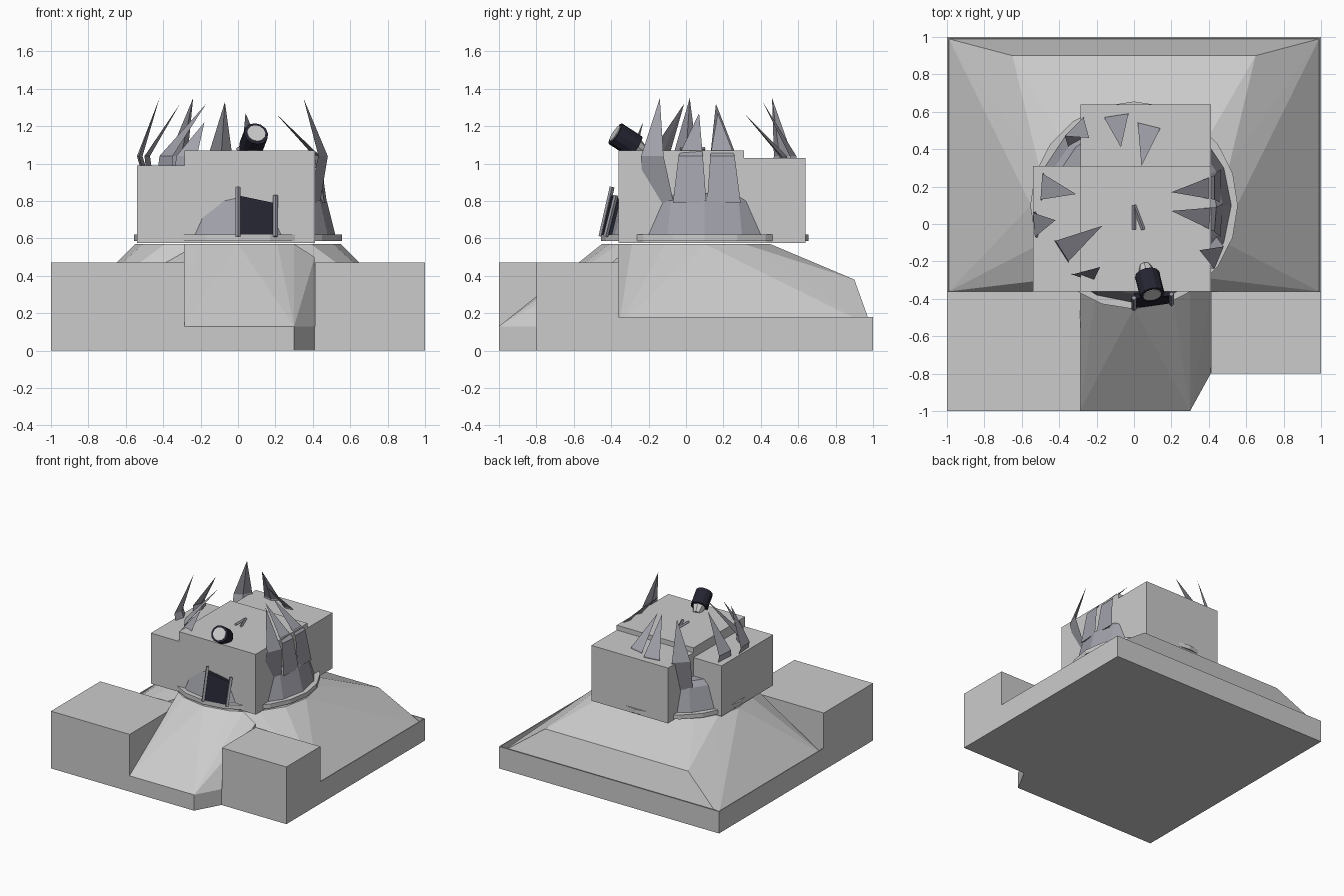
import bpy, bmesh, math
from mathutils import Vector

if "Cube" in bpy.data.objects:
    bpy.data.objects.remove(bpy.data.objects["Cube"])


def material(name, rgb):
    m = bpy.data.materials.new(name)
    m.diffuse_color = (*rgb, 1)
    m.use_nodes = True
    m.node_tree.nodes["Principled BSDF"].inputs["Base Color"].default_value = m.diffuse_color
    return m


STONE = material("light_grey", (0.6, 0.6, 0.6))
SLATE = material("slate_grey", (0.36, 0.36, 0.41))
DARK = material("near_black", (0.018, 0.018, 0.032))
CY = 0.1  # dome centre in y


def finish(name, bm, mat):
    bmesh.ops.recalc_face_normals(bm, faces=bm.faces)
    me = bpy.data.meshes.new(name)
    bm.to_mesh(me)
    bm.free()
    me.materials.append(mat)
    ob = bpy.data.objects.new(name, me)
    bpy.context.collection.objects.link(ob)
    return ob


def hull(name, pts, mat):
    bm = bmesh.new()
    vs = [bm.verts.new(p) for p in pts]
    r = bmesh.ops.convex_hull(bm, input=vs)
    junk = {e for e in r["geom_interior"] + r["geom_unused"] if isinstance(e, bmesh.types.BMVert)}
    bmesh.ops.delete(bm, geom=list(junk), context="VERTS")
    bmesh.ops.dissolve_limit(bm, angle_limit=0.01, verts=bm.verts, edges=bm.edges)
    return finish(name, bm, mat)


def box(name, x0, x1, y0, y1, z0, z1, mat=STONE):
    return hull(name, [(x, y, z) for x in (x0, x1) for y in (y0, y1) for z in (z0, z1)], mat)


def prism(name, outline, z0, z1, mat):
    bm = bmesh.new()
    f = bm.faces.new([bm.verts.new((x, y, z0)) for x, y in outline])
    up = bmesh.ops.extrude_face_region(bm, geom=[f])["geom"]
    bmesh.ops.translate(bm, vec=(0, 0, z1 - z0), verts=[v for v in up if isinstance(v, bmesh.types.BMVert)])
    return finish(name, bm, mat)


def lathe(name, profile, n, mat, closed=False):
    # revolve (radius, z) profile about the dome axis
    bm = bmesh.new()
    rings = [[bm.verts.new((r * math.cos(2 * math.pi * i / n), CY + r * math.sin(2 * math.pi * i / n), z))
              for i in range(n)] for r, z in profile]
    pairs = list(zip(rings, rings[1:]))
    if closed:
        pairs.append((rings[-1], rings[0]))
    for a, b in pairs:
        for i in range(n):
            j = (i + 1) % n
            bm.faces.new((a[i], a[j], b[j], b[i]))
    if not closed:
        bm.faces.new(rings[-1])
    return finish(name, bm, mat)


def rod(name, p, q, r0, r1, n, mat):
    p, q = Vector(p), Vector(q)
    rot = (q - p).to_track_quat("Z", "Y")
    pts = []
    for c, r in ((p, r0), (q, r1)):
        for i in range(n):
            a = 2 * math.pi * i / n
            pts.append(c + rot @ Vector((r * math.cos(a), r * math.sin(a), 0)))
    return hull(name, pts, mat)


# base slab with clipped front corner, and thin rim on the rear part
prism("base_slab", [(-1, -1), (0.3, -1), (0.41, -0.8), (1, -0.8), (1, 1), (-1, 1)], 0, 0.13, STONE)
box("rim_left", -1, -0.992, -0.36, 1, 0.13, 0.18)
box("rim_right", 0.992, 1, -0.36, 1, 0.13, 0.18)
box("rim_back", -1, 1, 0.992, 1, 0.13, 0.18)

# hill: rear and front parts under the dome
circle = [(0.55 * math.cos(2 * math.pi * i / 16), CY + 0.55 * math.sin(2 * math.pi * i / 16)) for i in range(16)]
rear = [(x, min(max(y, -0.36), 0.45), 0.57) for x, y in circle]
rear += [(s * 0.99, y, 0.13) for s in (-1, 1) for y in (-0.36, 0.99)]
rear += [(s * 0.65, 0.9, 0.38) for s in (-1, 1)]
hull("hill_rear", rear, STONE)
front = [(-0.29, -1, 0.13), (0.3, -1, 0.13), (0.41, -0.8, 0.13), (0.41, -0.36, 0.13), (-0.29, -0.36, 0.13),
         (-0.29, -0.36, 0.57), (0.41, -0.36, 0.5), (0.3, -0.36, 0.57)]
front += [(x, y, 0.57) for x, y in circle if y < -0.36 and abs(x) < 0.3]
hull("hill_front", front, STONE)

# corner blocks on the base
box("front_left_block", -1, -0.285, -1, -0.36, 0, 0.47)
box("front_right_block", 0.413, 1, -0.8, -0.36, 0, 0.47)

# building blocks around the dome
box("main_block", -0.285, 0.413, -0.36, 0.31, 0.575, 1.07)
box("left_block", -0.54, -0.285, -0.36, 0.31, 0.575, 0.99)
box("back_block", -0.285, 0.413, 0.31, 0.64, 0.575, 1.03)

# dome wall and ring
lathe("dome_ring", [(0.48, 0.585), (0.555, 0.585), (0.555, 0.62), (0.48, 0.62)], 20, STONE, True)
lathe("dome_wall", [(0.525, 0.6), (0.475, 0.8), (0.44, 0.84)], 16, SLATE)

# curved claws: outer edge points a and b at mid height, then the tip
claws = [
    (-0.16, 0.57, -0.03, 0.59, -0.07, 0.41, 1.33),
    (0.02, 0.54, 0.14, 0.51, 0.04, 0.31, 1.27),
    (0.43, 0.26, 0.43, 0.13, 0.20, 0.17, 1.27),
    (0.44, 0.09, 0.43, -0.04, 0.20, 0.07, 1.27),
    (0.48, -0.12, 0.43, -0.24, 0.35, -0.14, 1.35),
    (-0.49, 0.27, -0.50, 0.13, -0.31, 0.16, 1.32),
    (-0.54, 0.06, -0.53, -0.07, -0.42, 0.02, 1.35),
    (-0.42, -0.09, -0.35, -0.20, -0.17, -0.01, 1.32),
    (-0.33, -0.27, -0.22, -0.31, -0.18, -0.23, 1.22),
    (-0.37, 0.47, -0.27, 0.57, -0.24, 0.46, 1.35),
]
for k, (ax, ay, bx, by, tx, ty, tz) in enumerate(claws):
    a, b, axis = Vector((ax, ay, 1.04)), Vector((bx, by, 1.04)), Vector((0, CY, 1.04))
    mid = (a + b) / 2
    out = (mid - axis).normalized()
    side = (b - a).normalized()
    foot = axis + out * 0.475
    foot.z = 0.79
    bm = bmesh.new()
    lo = [bm.verts.new(p) for p in (foot - side * 0.09, foot + side * 0.09, foot - out * 0.03)]
    hi = [bm.verts.new(p) for p in (a, b, mid - out * 0.025)]
    tip = bm.verts.new((tx, ty, tz))
    bm.faces.new(lo)
    for i in range(3):
        j = (i + 1) % 3
        bm.faces.new((lo[i], lo[j], hi[j], hi[i]))
        bm.faces.new((hi[i], hi[j], tip))
    finish(f"claw_{k + 1}", bm, SLATE)

# doorway on the dome front
hull("door", [(x, y + d, z) for d in (0, 0.03) for x, y, z in
              ((0, -0.45, 0.62), (0.19, -0.425, 0.62), (0.19, -0.385, 0.79), (0, -0.40, 0.83))], DARK)
rod("door_post_left", (0, -0.455, 0.61), (0, -0.395, 0.875), 0.013, 0.013, 4, SLATE)
rod("door_post_right", (0.2, -0.43, 0.61), (0.2, -0.375, 0.83), 0.013, 0.013, 4, SLATE)

# telescope on the roof edge
rear_end, front_end = Vector((0.07, -0.27, 1.09)), Vector((0.097, -0.378, 1.16))
d = (front_end - rear_end).normalized()
rod("telescope_tube", rear_end, front_end, 0.066, 0.066, 12, DARK)
rod("telescope_lens", front_end, front_end + d * 0.005, 0.05, 0.05, 12, STONE)
rod("telescope_tail", rear_end - d * 0.06, rear_end, 0.03, 0.05, 8, STONE)

# small roof bars
rod("roof_bar_left", (0, 0.1, 1.078), (0, -0.03, 1.078), 0.011, 0.011, 4, SLATE)
rod("roof_bar_right", (0, 0.1, 1.078), (0.05, -0.03, 1.078), 0.011, 0.011, 4, SLATE)
